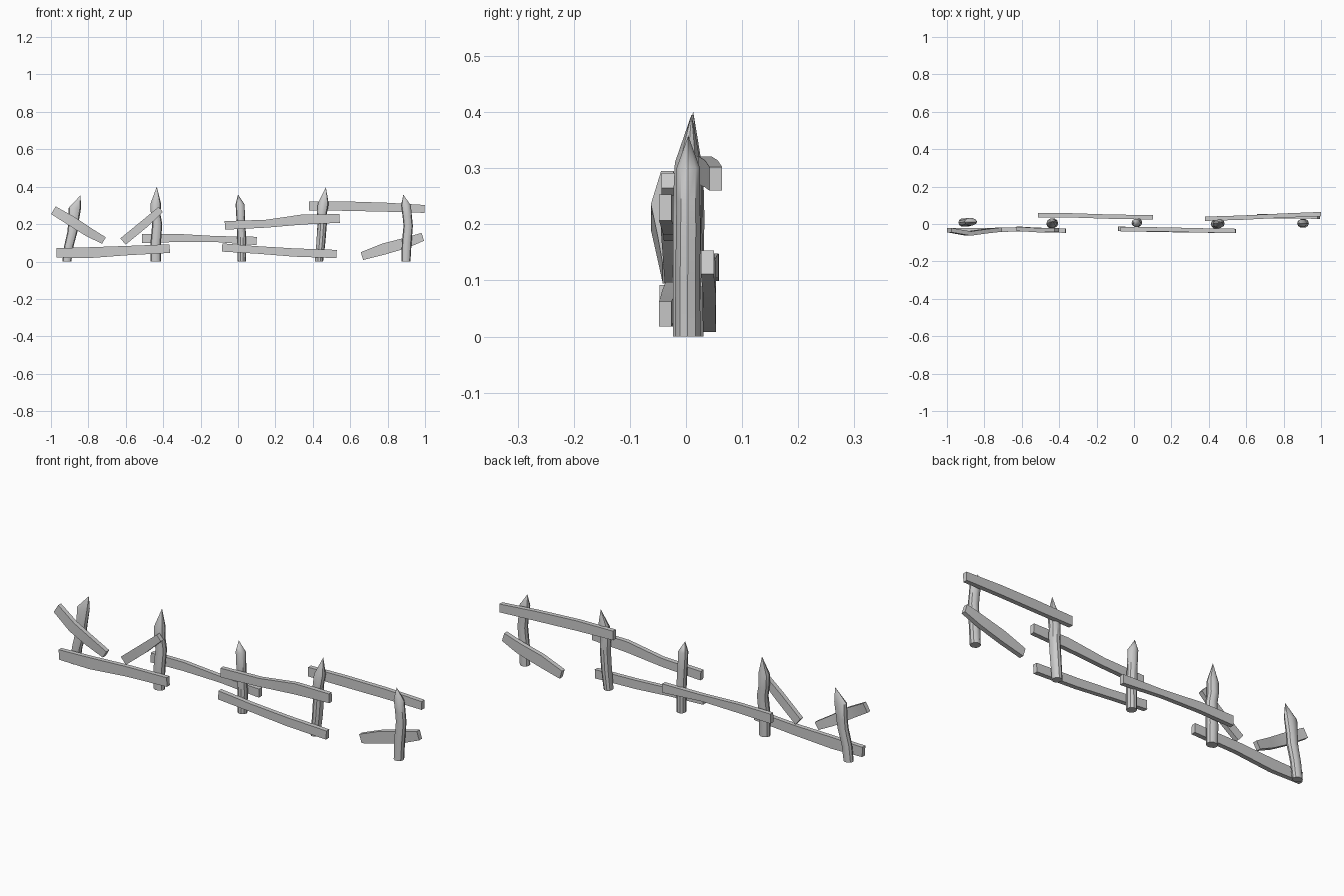
import bpy, bmesh, math
from mathutils import Vector


def loft(name, rings, tip=None):
    """Skin a list of point rings; cap the ends, or close the top to a tip."""
    bm = bmesh.new()
    vr = [[bm.verts.new(p) for p in r] for r in rings]
    n = len(vr[0])
    for a, b in zip(vr, vr[1:]):
        for i in range(n):
            j = (i + 1) % n
            bm.faces.new((a[i], a[j], b[j], b[i]))
    bm.faces.new(vr[0][::-1])
    if tip:
        t = bm.verts.new(tip)
        for i in range(n):
            bm.faces.new((vr[-1][i], vr[-1][(i + 1) % n], t))
    else:
        bm.faces.new(vr[-1])
    bmesh.ops.recalc_face_normals(bm, faces=bm.faces[:])
    me = bpy.data.meshes.new(name)
    bm.to_mesh(me)
    bm.free()
    ob = bpy.data.objects.new(name, me)
    bpy.context.collection.objects.link(ob)
    bpy.ops.object.select_all(action='DESELECT')
    ob.select_set(True)
    bpy.context.view_layer.objects.active = ob
    bpy.ops.object.shade_smooth_by_angle(angle=math.radians(35))


def post(name, rings, tip, sides=10):
    """Round stake: rings are (x, y, z, x radius, y radius)."""
    loft(name, [[(x + rx * math.cos(2 * math.pi * i / sides),
                  y + ry * math.sin(2 * math.pi * i / sides), z)
                 for i in range(sides)] for x, y, z, rx, ry in rings], tip)


def board(name, stations, t=0.023):
    """Bent plank: stations are (x, y, z, width)."""
    a, b = Vector(stations[0][:3]), Vector(stations[-1][:3])
    d = b - a
    d.y = 0
    d.normalize()
    up = Vector((-d.z, 0, d.x))
    side = Vector((0, t / 2, 0))
    rings = []
    for x, y, z, w in stations:
        c = Vector((x, y, z))
        h = up * w / 2
        rings.append([c + h + side, c + h - side, c - h - side, c - h + side])
    loft(name, rings)


# Pointed posts, left to right
post("post_1", [(-0.915, 0.008, 0, .024, .022), (-0.905, 0.008, .08, .025, .022),
                (-0.885, 0.010, .16, .027, .023), (-0.880, 0.012, .21, .028, .022),
                (-0.873, 0.012, .285, .034, .020)], (-0.842, 0.012, .354))
post("post_2", [(-0.440, 0.000, 0, .028, .024), (-0.440, 0.000, .10, .028, .026),
                (-0.432, 0.004, .20, .027, .026), (-0.440, 0.005, .25, .026, .026),
                (-0.440, 0.004, .31, .028, .025)], (-0.434, 0.013, .40))
post("post_3", [(0.020, 0.008, 0, .023, .024), (0.020, 0.008, .12, .024, .024),
                (0.015, 0.006, .22, .023, .023), (0.011, 0.006, .305, .024, .022)],
     (0.000, 0.006, .358))
post("post_4", [(0.433, 0.000, 0, .022, .024), (0.443, 0.002, .10, .024, .026),
                (0.450, 0.002, .20, .025, .026), (0.448, 0.001, .25, .026, .025),
                (0.456, 0.003, .31, .029, .024)], (0.470, 0.010, .396))
post("post_5", [(0.898, 0.003, 0, .024, .024), (0.902, 0.003, .10, .026, .023),
                (0.910, 0.004, .19, .025, .023), (0.905, 0.004, .24, .025, .022),
                (0.898, 0.004, .30, .026, .022)], (0.884, 0.004, .358))

# Front planks
board("left_broken_plank", [(-0.987, -.033, .274, .048), (-0.885, -.051, .213, .054),
                            (-0.80, -.039, .158, .050), (-0.717, -.030, .112, .040)])
board("left_lower_plank", [(-0.970, -.034, .046, .050), (-0.80, -.033, .047, .058),
                           (-0.60, -.028, .058, .050), (-0.365, -.036, .069, .046)])
board("leaning_plank", [(-0.615, -.026, .107, .044), (-0.50, -.033, .201, .044),
                        (-0.413, -.032, .278, .036)])
board("middle_upper_plank", [(-0.070, -.028, .193, .046), (0.15, -.029, .202, .042),
                             (0.35, -.034, .225, .054), (0.543, -.037, .230, .046)])
board("middle_lower_plank", [(-0.085, -.025, .075, .044), (0.10, -.031, .062, .040),
                             (0.30, -.034, .048, .044), (0.527, -.037, .040, .044)])

# Back planks
board("left_back_plank", [(-0.513, .047, .123, .048), (-0.33, .046, .126, .044),
                          (-0.12, .039, .120, .032), (0.100, .036, .110, .044)])
board("right_upper_plank", [(0.380, .028, .297, .046), (0.58, .034, .296, .050),
                            (0.80, .045, .290, .048), (0.998, .053, .281, .042)])
board("right_broken_plank", [(0.663, .042, .029, .044), (0.78, .041, .067, .060),
                             (0.90, .042, .100, .056), (0.988, .038, .132, .044)])
